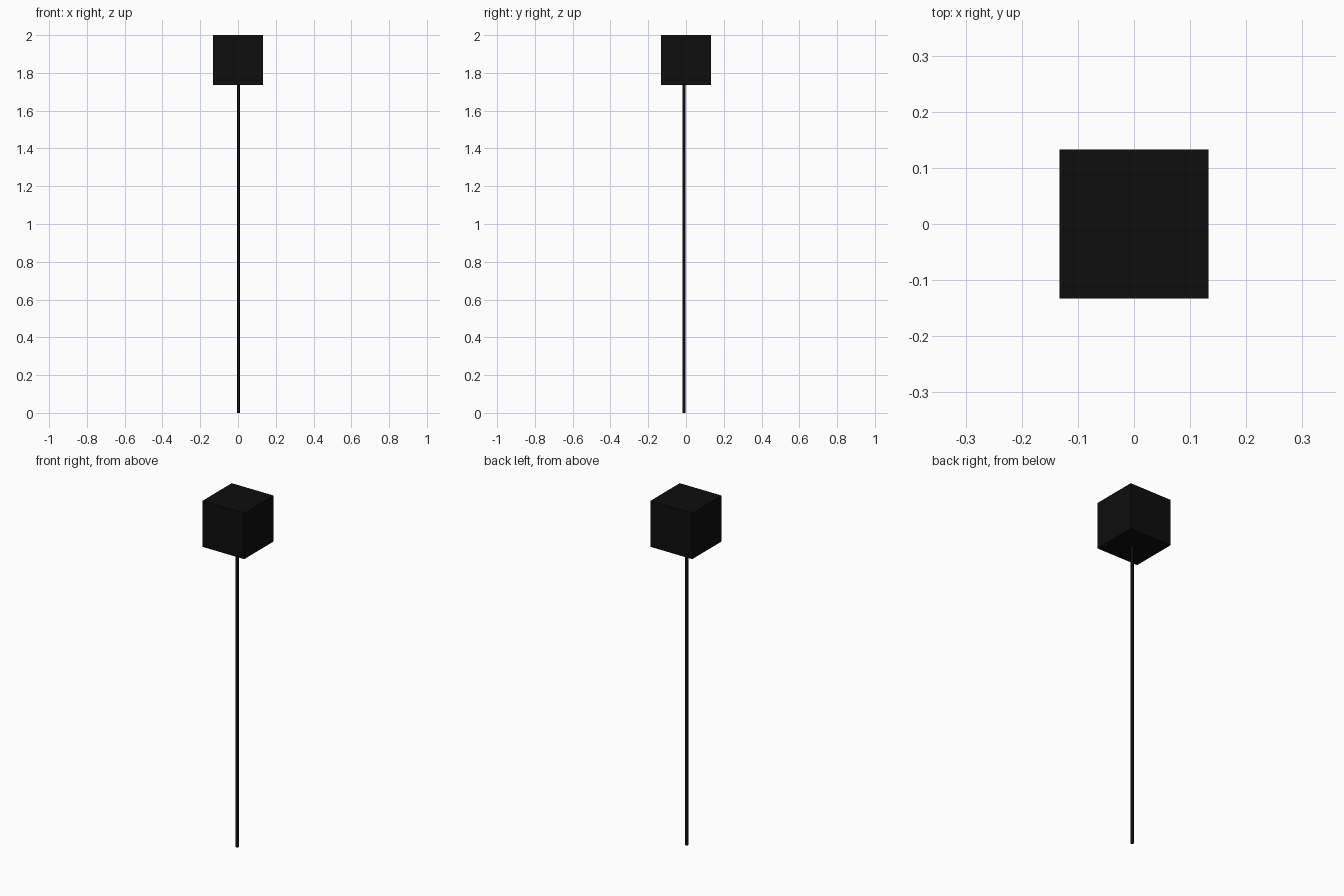
import bpy

if "Cube" in bpy.data.objects:
    bpy.data.objects.remove(bpy.data.objects["Cube"])

# Dark matte finish shared by both parts
black = bpy.data.materials.new("black")
black.diffuse_color = (0.004, 0.004, 0.004, 1)
black.use_nodes = True
black.node_tree.nodes["Principled BSDF"].inputs["Base Color"].default_value = black.diffuse_color


def finish(name):
    ob = bpy.context.object
    ob.name = name
    ob.data.materials.append(black)
    return ob


HEAD = 0.265          # edge length of the cube head
HEIGHT = 2.0
POLE_R = 0.0085

# Cube head at the top
bpy.ops.mesh.primitive_cube_add(size=HEAD, location=(0, 0, HEIGHT - HEAD / 2))
finish("head")

# Thin pole, slightly off centre, from the ground into the head
top = HEIGHT - HEAD + 0.01
bpy.ops.mesh.primitive_cylinder_add(vertices=16, radius=POLE_R, depth=top,
                                    location=(0.003, -0.011, top / 2))
finish("pole")
bpy.ops.object.shade_smooth_by_angle()
